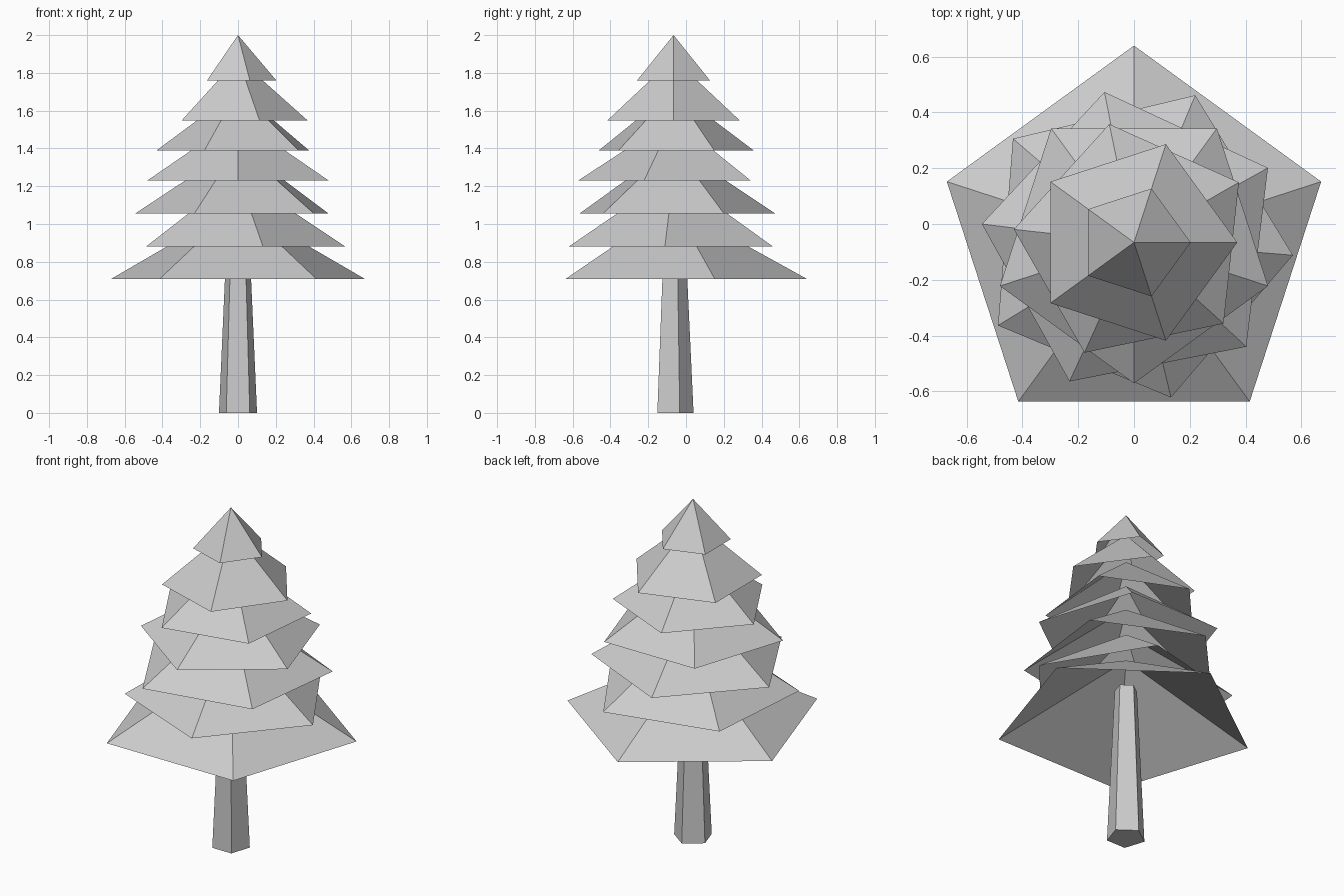
import bpy, bmesh
from math import cos, sin, radians

if "Cube" in bpy.data.objects:
    bpy.data.objects.remove(bpy.data.objects["Cube"], do_unlink=True)

SIDES = 5
AXIS_Y = -0.066   # tree axis, so the widest tier is centred on the origin

grey = bpy.data.materials.new("plain grey")
grey.use_nodes = True
colour = (0.6, 0.6, 0.6, 1)
grey.diffuse_color = colour
grey.node_tree.nodes["Principled BSDF"].inputs["Base Color"].default_value = colour


def ring(bm, radius, angle, z):
    """Regular ring of vertices, first one at the given angle."""
    turns = [radians(angle + 360 * i / SIDES) for i in range(SIDES)]
    return [bm.verts.new((radius * cos(t), radius * sin(t), z)) for t in turns]


def finish(bm, name):
    mesh = bpy.data.meshes.new(name)
    bm.to_mesh(mesh)
    bm.free()
    mesh.materials.append(grey)
    obj = bpy.data.objects.new(name, mesh)
    obj.location.y = AXIS_Y
    bpy.context.collection.objects.link(obj)


def make_tier(name, z, radius, angle, height):
    """Open-bottomed pyramid of foliage."""
    bm = bmesh.new()
    base = ring(bm, radius, angle, z)
    tip = bm.verts.new((0, 0, z + height))
    for i in range(SIDES):
        bm.faces.new((base[i], base[(i + 1) % SIDES], tip))
    finish(bm, name)


def make_trunk(name, low_radius, top_radius, height):
    """Tapered, capped trunk."""
    bm = bmesh.new()
    low = ring(bm, low_radius, 90, 0)
    top = ring(bm, top_radius, 90, height)
    for i in range(SIDES):
        j = (i + 1) % SIDES
        bm.faces.new((low[i], low[j], top[j], top[i]))
    bm.faces.new(low[::-1])
    bm.faces.new(top)
    finish(bm, name)


make_trunk("trunk", 0.106, 0.063, 0.92)

# Foliage tiers, bottom to top: base height, radius, twist, height
tiers = [
    (0.71, 0.705, 90, 0.39),
    (0.88, 0.571, 67.4, 0.38),
    (1.055, 0.549, 29.1, 0.36),
    (1.23, 0.505, 54, 0.33),
    (1.39, 0.433, 29.8, 0.32),
    (1.547, 0.37, 0, 0.33),
    (1.76, 0.203, 0, 0.24),
]
for number, tier in enumerate(tiers, 1):
    make_tier(f"foliage_tier_{number}", *tier)
